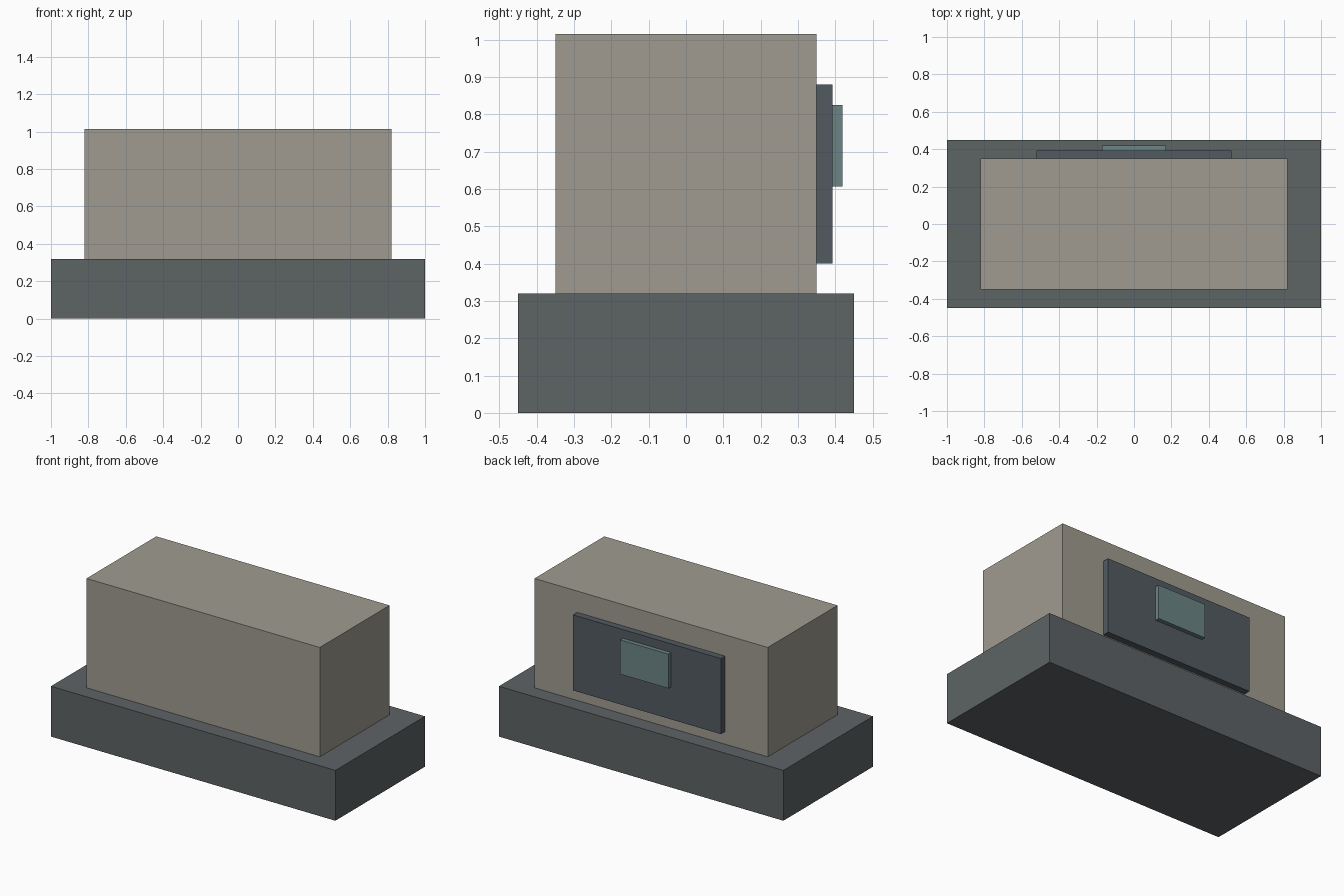
import bpy

if "Cube" in bpy.data.objects:
    bpy.data.objects.remove(bpy.data.objects["Cube"])


def material(name, color):
    mat = bpy.data.materials.new(name)
    mat.diffuse_color = (*color, 1.0)
    mat.use_nodes = True
    mat.node_tree.nodes["Principled BSDF"].inputs["Base Color"].default_value = mat.diffuse_color
    return mat


def box(name, x, y, z, mat):
    """Axis-aligned box from (min, max) pairs."""
    spans = (x, y, z)
    bpy.ops.mesh.primitive_cube_add(size=1, location=[(a + b) / 2 for a, b in spans])
    obj = bpy.context.object
    obj.name = name
    obj.scale = [b - a for a, b in spans]
    bpy.ops.object.transform_apply(location=False, rotation=False, scale=True)
    obj.data.materials.append(mat)
    return obj


stone = material("warm_grey", (0.35, 0.33, 0.28))
dark = material("dark_grey", (0.11, 0.125, 0.13))
slate = material("slate", (0.085, 0.105, 0.12))
glass = material("teal_grey", (0.15, 0.23, 0.24))

# Wide plinth with the main block on top
box("base", (-1, 1), (-0.45, 0.45), (0, 0.32), dark)
box("body", (-0.82, 0.82), (-0.35, 0.35), (0.32, 1.015), stone)

# Layered plate and small screen on the back
box("back_panel", (-0.52, 0.52), (0.35, 0.392), (0.40, 0.88), slate)
box("back_screen", (-0.17, 0.17), (0.392, 0.419), (0.607, 0.825), glass)
